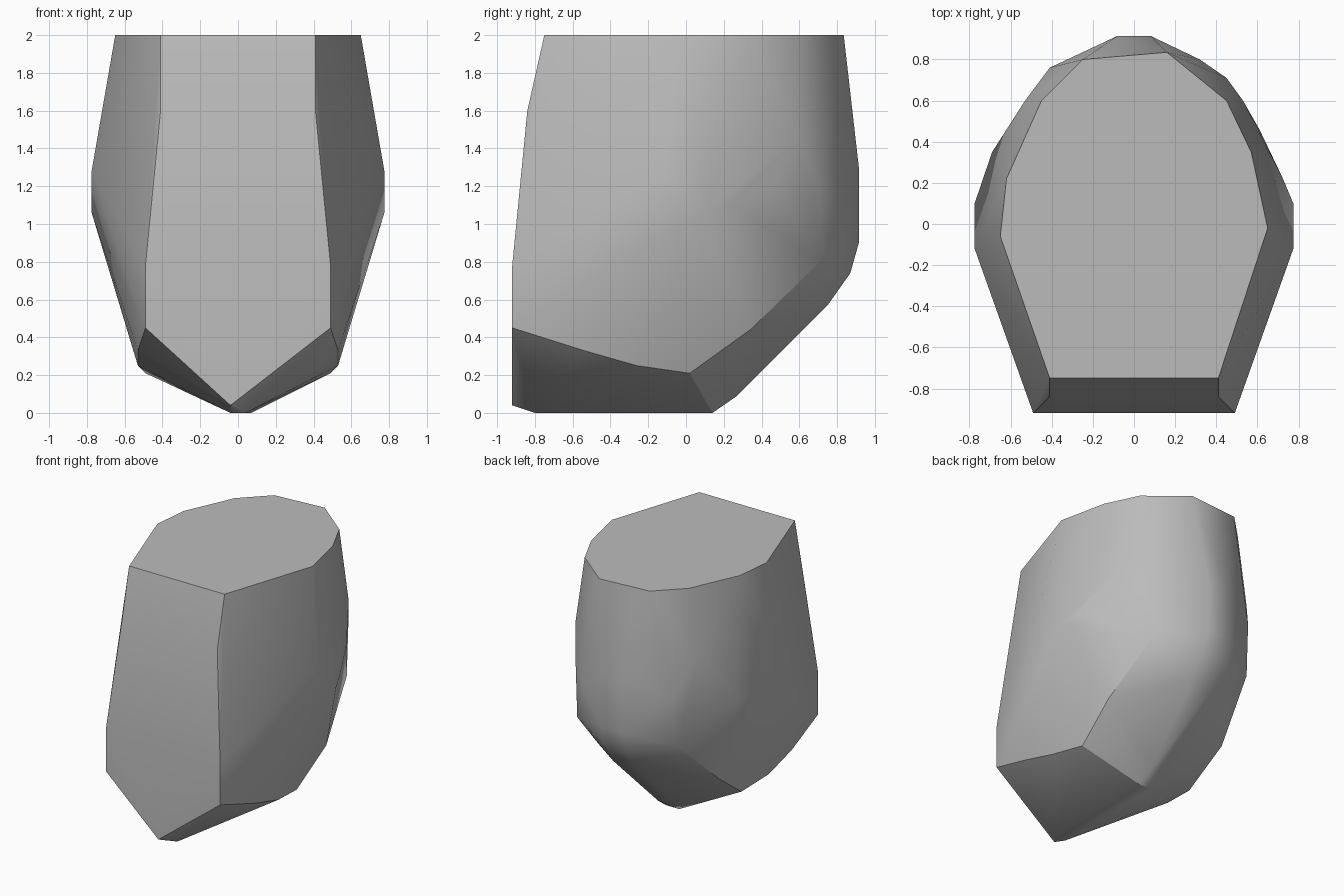
import bpy
import bmesh
from math import radians

cube = bpy.data.objects.get("Cube")
if cube:
    bpy.data.objects.remove(cube)

stone = bpy.data.materials.new("stone grey")
stone.use_nodes = True
grey = (0.5, 0.5, 0.5, 1)
stone.diffuse_color = grey
stone.node_tree.nodes["Principled BSDF"].inputs["Base Color"].default_value = grey

# Corners shared by both flanks, mirrored across x
paired = [
    # flat front facet
    (.41, -.75, 2), (.41, -.84, 1.6), (.49, -.92, .78), (.49, -.92, .45),
    # lower crease
    (.53, -.54, .33), (.53, -.26, .25), (.49, .02, .21), (.52, .34, .44),
    # widest part of the flanks
    (.775, -.12, 1.28), (.775, .1, 1.06),
    # rounded back
    (.53, .6, 1.47), (.43, .72, .81), (.08, .915, 1.3), (.08, .915, .9),
    (.1, .87, .74), (.1, .75, .57),
]

# Corners that differ from side to side
single = [
    # flat top outline
    (.65, -.02, 2), (.57, .35, 2), (.45, .6, 2), (.16, .835, 2),
    (-.25, .8, 2), (-.45, .6, 2), (-.62, .22, 2), (-.65, -.06, 2),
    # chipped back edges
    (.72, .23, 1.1), (.61, .46, 1.2), (.45, .71, 1.2), (.32, .8, 1.1),
    (-.69, .35, 1.1), (-.41, .76, 1.2),
    # narrow keel
    (-.04, -.92, .04), (-.04, -.8, 0), (.04, -.8, 0),
    (.07, .14, 0), (-.04, .14, 0), (.05, .27, .09),
]

# Wrap the corners in a faceted shell
bm = bmesh.new()
for x, y, z in paired:
    bm.verts.new((x, y, z))
    bm.verts.new((-x, y, z))
for corner in single:
    bm.verts.new(corner)
hull = bmesh.ops.convex_hull(bm, input=bm.verts[:])
inside = {v for v in hull["geom_interior"] + hull["geom_unused"]
          if isinstance(v, bmesh.types.BMVert)}
bmesh.ops.delete(bm, geom=list(inside), context="VERTS")
bmesh.ops.dissolve_limit(bm, angle_limit=radians(1), verts=bm.verts[:], edges=bm.edges[:])
bmesh.ops.recalc_face_normals(bm, faces=bm.faces[:])

mesh = bpy.data.meshes.new("faceted_stone")
bm.to_mesh(mesh)
bm.free()
mesh.materials.append(stone)
rock = bpy.data.objects.new("faceted_stone", mesh)
bpy.context.collection.objects.link(rock)

# Soft shading over shallow facets, crisp creases elsewhere
bpy.context.view_layer.objects.active = rock
rock.select_set(True)
bpy.ops.object.shade_smooth_by_angle(angle=radians(30))
